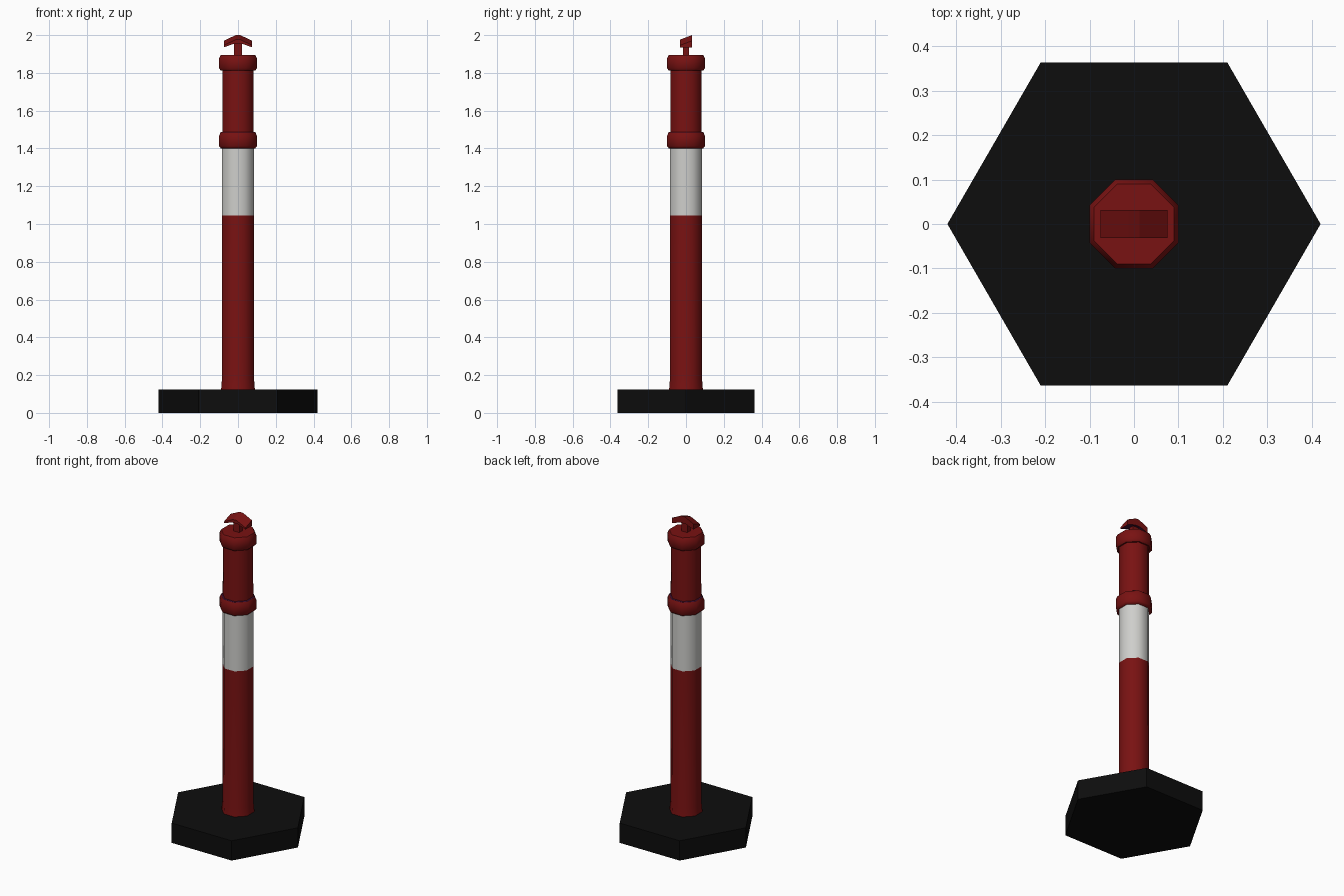
import bpy, bmesh, math

if "Cube" in bpy.data.objects:
    bpy.data.objects.remove(bpy.data.objects["Cube"])


def material(name, rgb):
    m = bpy.data.materials.new(name)
    m.diffuse_color = (*rgb, 1)
    m.use_nodes = True
    m.node_tree.nodes["Principled BSDF"].inputs["Base Color"].default_value = m.diffuse_color
    return m


RED = material("dark red", (0.19, 0.006, 0.006))
WHITE = material("reflective white", (0.62, 0.62, 0.60))
BLACK = material("black rubber", (0.004, 0.004, 0.004))
PURPLE = material("dark purple", (0.045, 0.004, 0.025))


def add_object(name, bm, mats, smooth=False):
    bmesh.ops.recalc_face_normals(bm, faces=bm.faces)
    me = bpy.data.meshes.new(name)
    bm.to_mesh(me)
    bm.free()
    for m in mats:
        me.materials.append(m)
    ob = bpy.data.objects.new(name, me)
    bpy.context.collection.objects.link(ob)
    if smooth:
        bpy.ops.object.select_all(action='DESELECT')
        bpy.context.view_layer.objects.active = ob
        ob.select_set(True)
        bpy.ops.object.shade_smooth_by_angle(angle=math.radians(50))
    return ob


def lathe(name, profile, sides, mats, turn=0.0, smooth=True):
    """Stack rings of (corner radius, height) into a capped prism."""
    bm = bmesh.new()
    rings = []
    for r, z in profile:
        angles = [turn + 2 * math.pi * i / sides for i in range(sides)]
        rings.append([bm.verts.new((r * math.cos(a), r * math.sin(a), z)) for a in angles])
    for a, b in zip(rings, rings[1:]):
        for i in range(sides):
            j = (i + 1) % sides
            bm.faces.new((a[i], a[j], b[j], b[i]))
    bm.faces.new(rings[0])
    bm.faces.new(rings[-1])
    return add_object(name, bm, mats, smooth)


EIGHTH = math.pi / 8

# Heavy six-sided foot
lathe("base", [(0.42, 0), (0.42, 0.125)], 6, [BLACK], smooth=False)

# Post with a slight flare at the foot, white band and narrower neck
lathe("lower_post", [(0.097, 0.12), (0.092, 0.18), (0.091, 1.045)], 8, [RED], EIGHTH)
lathe("reflective_band", [(0.091, 1.045), (0.091, 1.41)], 8, [WHITE], EIGHTH)
lathe("neck", [(0.090, 1.47), (0.089, 1.83)], 8, [RED], EIGHTH)

# Bevelled collars with a thin dark seam on top of the lower one
lathe("lower_collar", [(0.098, 1.40), (0.109, 1.412), (0.109, 1.465), (0.100, 1.485)],
      8, [RED], EIGHTH)
lathe("collar_seam", [(0.100, 1.485), (0.096, 1.488)], 8, [PURPLE], EIGHTH)
lathe("upper_collar", [(0.098, 1.812), (0.109, 1.825), (0.109, 1.875), (0.098, 1.895)],
      8, [RED], EIGHTH)

# Stem of the handle
bm = bmesh.new()
bmesh.ops.create_cube(bm, size=1)
for v in bm.verts:
    v.co = (v.co.x * 0.04, v.co.y * 0.032, 1.925 + v.co.z * 0.08)
add_object("handle_stem", bm, [RED])

# Arrow-shaped grip whose top slopes down to the front
top = [(-0.075, 1.97), (-0.012, 2.0), (0.012, 2.0), (0.075, 1.97)]
bottom = [(0.075, 1.935), (0.02, 1.955), (-0.02, 1.955), (-0.075, 1.935)]
bm = bmesh.new()
front = [bm.verts.new((x, -0.032, z - 0.024)) for x, z in top]
front += [bm.verts.new((x, -0.032, z)) for x, z in bottom]
back = [bm.verts.new((x, 0.032, z)) for x, z in top + bottom]
bm.faces.new(front)
bm.faces.new(back)
for i in range(8):
    j = (i + 1) % 8
    f = bm.faces.new((front[i], front[j], back[j], back[i]))
    f.material_index = 1 if 4 <= i <= 6 else 0
add_object("handle_grip", bm, [RED, PURPLE])
